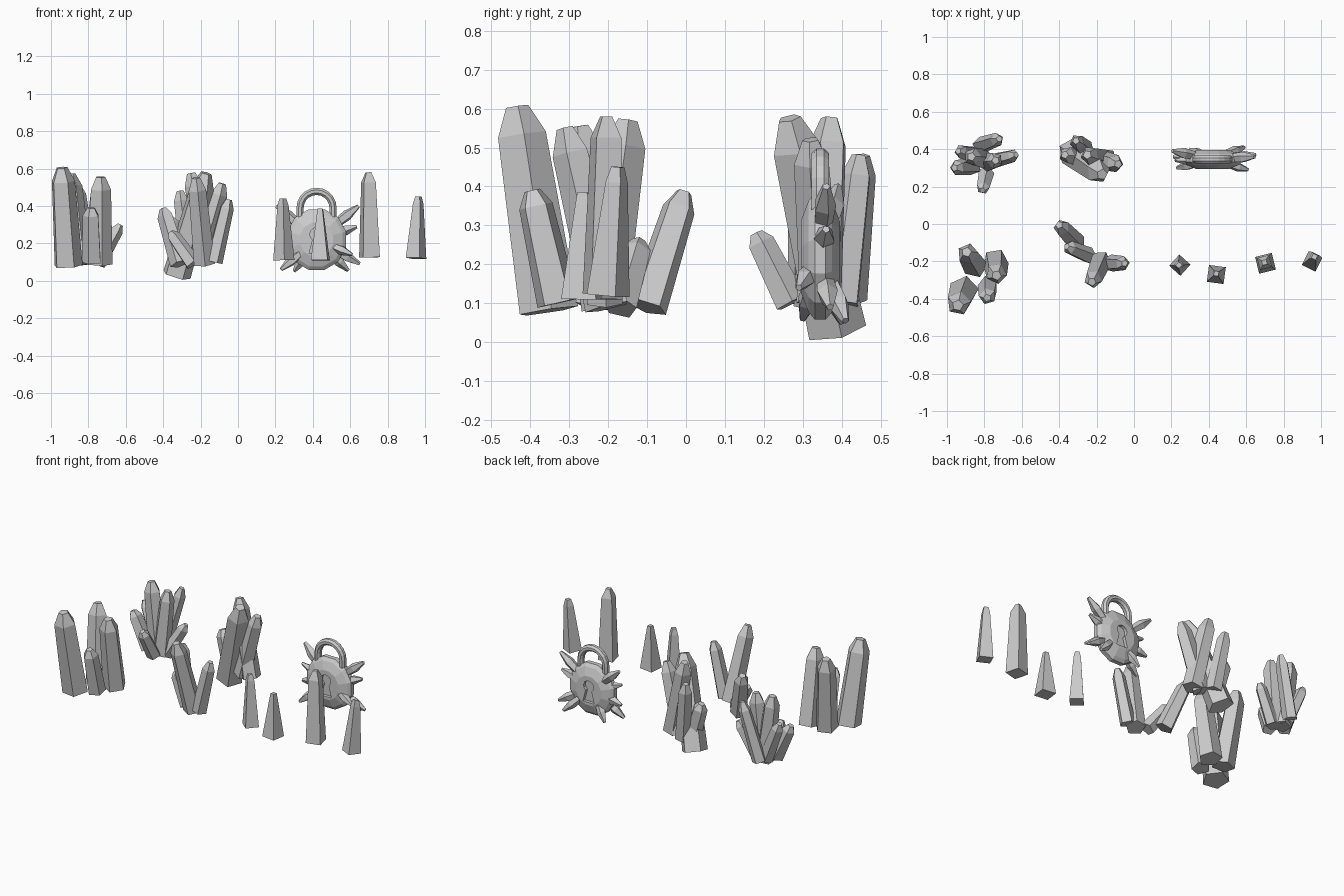
import bpy, bmesh, math
from mathutils import Vector

if "Cube" in bpy.data.objects:
    bpy.data.objects.remove(bpy.data.objects["Cube"])


def finish(bm, name):
    bmesh.ops.recalc_face_normals(bm, faces=bm.faces)
    me = bpy.data.meshes.new(name)
    bm.to_mesh(me)
    bm.free()
    ob = bpy.data.objects.new(name, me)
    bpy.context.collection.objects.link(ob)
    return ob


def loft(bm, rings):
    """Skin a list of equal-length point rings and cap both ends."""
    vs = [[bm.verts.new(p) for p in r] for r in rings]
    n = len(vs[0])
    for a, b in zip(vs, vs[1:]):
        for i in range(n):
            j = (i + 1) % n
            bm.faces.new((a[i], a[j], b[j], b[i]))
    bm.faces.new(vs[0])
    bm.faces.new(vs[-1])


def crystal(bm, base, tip, r0, r1, r2, sides=5, turn=0.0, shoulder=0.86):
    """Tapered prism with a bevelled, blunt point."""
    base, tip = Vector(base), Vector(tip)
    rot = (tip - base).normalized().to_track_quat('Z', 'Y')
    rings = []
    for t, r in ((0, r0), (shoulder, r1), (1, r2)):
        c = base.lerp(tip, t)
        rings.append([c + rot @ Vector((r * math.cos(a), r * math.sin(a), 0))
                      for a in (turn + math.tau * i / sides for i in range(sides))])
    loft(bm, rings)


# Crystal clusters: base, tip, radius
clusters = {
    "back_left_cluster": [
        ((-.81, .35, .09), (-.87, .36, .52), .060),
        ((-.78, .33, .09), (-.74, .34, .50), .055),
        ((-.82, .42, .11), (-.72, .455, .48), .046),
        ((-.75, .34, .09), (-.63, .37, .30), .042),
        ((-.79, .27, .10), (-.81, .18, .28), .044),
        ((-.83, .37, .11), (-.94, .39, .37), .046),
        ((-.86, .31, .11), (-.96, .30, .33), .050)],
    "front_left_cluster": [
        ((-.910, -.355, .08), (-.942, -.435, .605), .080),
        ((-.850, -.22, .09), (-.895, -.15, .57), .070),
        ((-.740, -.20, .09), (-.735, -.275, .555), .070),
        ((-.780, -.33, .10), (-.785, -.395, .39), .056)],
    "back_centre_cluster": [
        ((-.33, .385, .03), (-.17, .265, .575), .080),
        ((-.15, .345, .10), (-.25, .37, .575), .062),
        ((-.21, .35, .10), (-.085, .32, .52), .058),
        ((-.26, .40, .10), (-.31, .445, .48), .050),
        ((-.29, .36, .09), (-.37, .37, .34), .055)],
    "front_centre_cluster": [
        ((-.31, -.10, .09), (-.40, -.005, .385), .054),
        ((-.18, -.20, .09), (-.225, -.31, .55), .060),
        ((-.13, -.21, .10), (-.05, -.21, .435), .048),
        ((-.24, -.17, .09), (-.36, -.12, .26), .046)],
}
for name, stones in clusters.items():
    bm = bmesh.new()
    for k, (b, t, r) in enumerate(stones):
        crystal(bm, b, t, r, r * .82, r * .38, turn=.5 + k * .9)
    finish(bm, name)

# Row of single four-sided crystals
singles = [((.245, -.22, .11), (.240, -.22, .44), .057, .030, .05),
           ((.440, -.27, .11), (.440, -.265, .385), .064, .024, .65),
           ((.703, -.21, .125), (.697, -.205, .58), .065, .046, .15),
           ((.952, -.20, .12), (.965, -.175, .45), .058, .030, .80)]
for k, (b, t, r0, r1, turn) in enumerate(singles):
    bm = bmesh.new()
    crystal(bm, b, t, r0, r1, .018, 4, turn, .88)
    finish(bm, f"single_crystal_{k + 1}")

# Padlock body: faceted disc with bevelled faces
CX, CY, CZ = .42, .345, .22
bm = bmesh.new()
rings = []
for y, r in ((-.05, .095), (-.03, .148), (-.014, .168), (.014, .168), (.03, .148), (.05, .095)):
    rings.append([Vector((CX + r * math.cos(a) * .97, CY + y, CZ + r * math.sin(a)))
                  for a in (math.tau * (i + .5) / 12 for i in range(12))])
loft(bm, rings)
body = finish(bm, "padlock_body")

# Keyhole recess on both faces
outline = [(.036 * math.cos(a), .028 + .036 * math.sin(a))
           for a in (math.radians(-55 + 290 * i / 9) for i in range(10))]
outline += [(-.040, -.075), (.040, -.075)]
bm = bmesh.new()
for s in (-1, 1):
    loft(bm, [[(CX + x, CY + s * y, CZ + z) for x, z in outline] for y in (.03, .08)])
cutter = finish(bm, "keyhole_cutter")
cutter.hide_render = True
cutter.hide_viewport = True
mod = body.modifiers.new("keyhole", 'BOOLEAN')
mod.operation, mod.solver, mod.object = 'DIFFERENCE', 'EXACT', cutter

# Shackle: eight-sided tube arch
path = [(-.088, .34, 0)] + [(-.088 * math.cos(a), .39 + .088 * math.sin(a), a)
                            for a in (math.pi * i / 10 for i in range(11))] + [(.088, .34, math.pi)]
bm = bmesh.new()
rings = []
for x, z, a in path:
    out = Vector((-math.cos(a), 0, math.sin(a)))
    rings.append([Vector((CX + x, CY, z)) + out * (.021 * math.cos(q)) + Vector((0, .024 * math.sin(q), 0))
                  for q in (math.tau * (i + .5) / 8 for i in range(8))])
loft(bm, rings)
finish(bm, "padlock_shackle")

# Small crystals growing out of the padlock rim: tip x, y, z, radius
bm = bmesh.new()
for k, (x, y, z, r) in enumerate([(.645, .36, .40, .030), (.635, .36, .29, .028),
                                  (.650, .37, .09, .028), (.590, .41, .055, .028),
                                  (.230, .30, .06, .028), (.210, .36, .17, .028),
                                  (.300, .40, .05, .026), (.205, .39, .40, .030),
                                  (.220, .34, .29, .024), (.610, .29, .14, .026)]):
    tip = Vector((x, y, z))
    c = Vector((CX, CY, CZ))
    crystal(bm, c.lerp(tip, .45), tip, r * .8, r, r * .35, 5, k * .8, .5)
finish(bm, "padlock_crystals")
